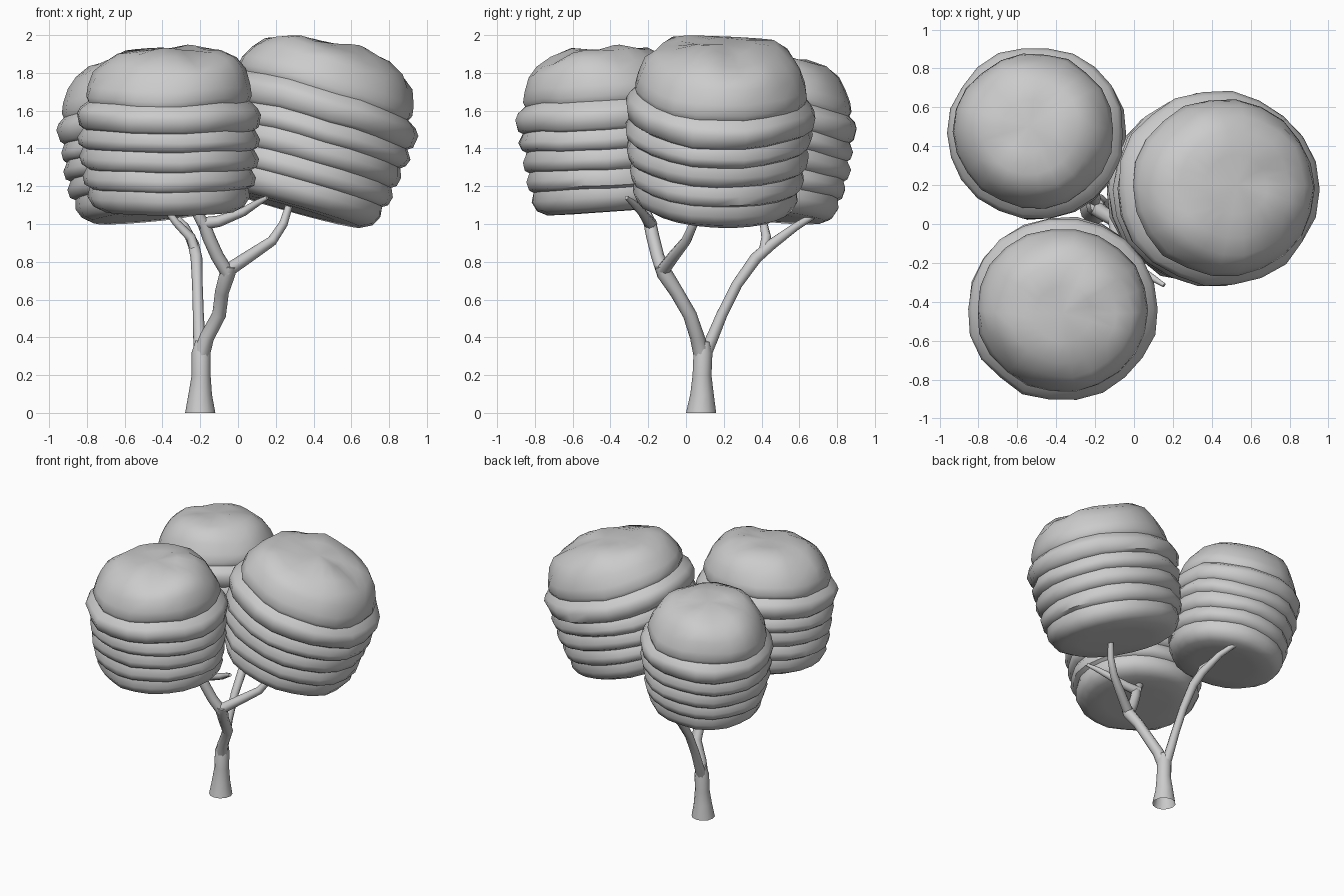
import bpy, bmesh, math, random
from mathutils import Vector, Matrix, noise

random.seed(4)


def finish(name, bm, angle):
    bmesh.ops.recalc_face_normals(bm, faces=bm.faces)
    me = bpy.data.meshes.new(name)
    bm.to_mesh(me)
    bm.free()
    ob = bpy.data.objects.new(name, me)
    bpy.context.collection.objects.link(ob)
    bpy.ops.object.select_all(action='DESELECT')
    ob.select_set(True)
    bpy.context.view_layer.objects.active = ob
    bpy.ops.object.shade_smooth_by_angle(angle=math.radians(angle))
    return ob


# Crown profile (radius, height): overlapping skirts under a domed cap
PROFILE = [(0.22, 0.0), (0.35, 0.003), (0.402, 0.03), (0.428, 0.08), (0.418, 0.13),
           (0.445, 0.145), (0.455, 0.19), (0.435, 0.235),
           (0.46, 0.25), (0.472, 0.295), (0.45, 0.345),
           (0.472, 0.36), (0.482, 0.40), (0.455, 0.45),
           (0.478, 0.465), (0.492, 0.53), (0.475, 0.565), (0.435, 0.60),
           (0.445, 0.625), (0.43, 0.68), (0.398, 0.75), (0.35, 0.81),
           (0.27, 0.855), (0.15, 0.875)]
SIDES = 22


def crown(name, base, tilt_dir, tilt, scale, seed):
    bm = bmesh.new()
    off = Vector((seed * 7.3, seed * 3.1, seed))
    rings = []
    for r, z in PROFILE:
        ring = []
        for i in range(SIDES):
            a = math.tau * i / SIDES
            p = Vector((r * math.cos(a), r * math.sin(a), z))
            # uneven rims, wavy seams and a dented top
            n1 = noise.noise(p * 6 + off)
            n2 = noise.noise(Vector((p.x, p.y, z * 0.5)) * 3.5 + off)
            p.x *= 1 + 0.04 * n1
            p.y *= 1 + 0.04 * n1
            p.z += 0.02 * n2 * min(1, z * 4) + (0.025 * n1 if z > 0.7 else 0)
            ring.append(bm.verts.new(p))
        rings.append(ring)
    for lo, hi in zip(rings, rings[1:]):
        for i in range(SIDES):
            j = (i + 1) % SIDES
            bm.faces.new((lo[i], lo[j], hi[j], hi[i]))
    for ring, z in ((rings[0], 0.005), (rings[-1], 0.87)):
        c = bm.verts.new((0, 0, z))
        for i in range(SIDES):
            bm.faces.new((ring[i], ring[(i + 1) % SIDES], c))
    axis = Vector((-tilt_dir[1], tilt_dir[0], 0))
    m = (Matrix.Translation(base) @ Matrix.Rotation(math.radians(tilt), 4, axis)
         @ Matrix.Diagonal((*scale, 1)))
    bm.transform(m)
    return finish(name, bm, 50)


crown("crown_right", (0.285, 0.15, 1.08), (1, 0.22), 16, (1.1, 1.03, 1.04), 1)
crown("crown_front_left", (-0.365, -0.4, 1.065), (0, -1), 4, (1.0, 0.96, 0.985), 2)
crown("crown_back_left", (-0.455, 0.42, 1.04), (-0.7, 0.7), 8, (0.935, 0.905, 0.96), 3)


# Trunk and branches: tapered tubes along points (x, y, z, radius)
def limb(name, pts, sides=8):
    bm = bmesh.new()
    P = [Vector(p[:3]) for p in pts]
    rings = []
    for k, p in enumerate(P):
        d = (P[min(k + 1, len(P) - 1)] - P[max(k - 1, 0)]).normalized()
        if p.z == 0:
            d = Vector((0, 0, 1))
        side = Vector((1, 0, 0)) if abs(d.y) > 0.9 else Vector((0, 1, 0))
        u = (side - d * d.dot(side)).normalized()
        v = d.cross(u)
        r = pts[k][3]
        rings.append([bm.verts.new(p + r * (math.cos(t) * u + math.sin(t) * v))
                      for t in (math.tau * i / sides for i in range(sides))])
    for lo, hi in zip(rings, rings[1:]):
        for i in range(sides):
            j = (i + 1) % sides
            bm.faces.new((lo[i], lo[j], hi[j], hi[i]))
    if P[0].z > 0:  # the trunk foot stays open
        bm.faces.new(rings[0])
    bm.faces.new(rings[-1])
    return finish(name, bm, 60)


limb("trunk", [(-0.2, 0.08, 0, 0.08), (-0.2, 0.085, 0.1, 0.062), (-0.195, 0.085, 0.2, 0.05),
               (-0.195, 0.09, 0.32, 0.05), (-0.19, 0.095, 0.38, 0.035)], 12)
limb("back_branch", [(-0.2, 0.095, 0.3, 0.036), (-0.205, 0.14, 0.4, 0.032),
                     (-0.21, 0.19, 0.52, 0.029), (-0.215, 0.27, 0.68, 0.028),
                     (-0.22, 0.37, 0.82, 0.031), (-0.235, 0.45, 0.89, 0.03),
                     (-0.28, 0.58, 0.985, 0.022), (-0.38, 0.75, 1.09, 0.015)])
limb("back_twig", [(-0.225, 0.41, 0.85, 0.026), (-0.25, 0.425, 0.93, 0.026),
                   (-0.33, 0.41, 1.01, 0.02), (-0.38, 0.42, 1.08, 0.016)])
limb("front_branch", [(-0.195, 0.085, 0.3, 0.044), (-0.165, 0.06, 0.4, 0.039),
                      (-0.1, 0.02, 0.52, 0.037), (-0.085, -0.05, 0.64, 0.037),
                      (-0.055, -0.115, 0.74, 0.042), (-0.045, -0.13, 0.78, 0.036)])
limb("right_branch", [(-0.06, -0.125, 0.75, 0.036), (0.06, -0.065, 0.83, 0.032),
                      (0.18, 0.0, 0.91, 0.027), (0.24, 0.04, 1.0, 0.023),
                      (0.275, 0.08, 1.11, 0.019)])
limb("left_branch", [(-0.055, -0.12, 0.74, 0.036), (-0.11, -0.15, 0.83, 0.035),
                     (-0.155, -0.175, 0.93, 0.035), (-0.18, -0.19, 1.0, 0.034),
                     (-0.24, -0.22, 1.09, 0.022)])
limb("front_twig", [(-0.2, -0.185, 1.0, 0.034), (-0.1, -0.2, 1.015, 0.03),
                    (0.03, -0.235, 1.065, 0.023), (0.1, -0.28, 1.11, 0.018),
                    (0.155, -0.315, 1.14, 0.011)])
